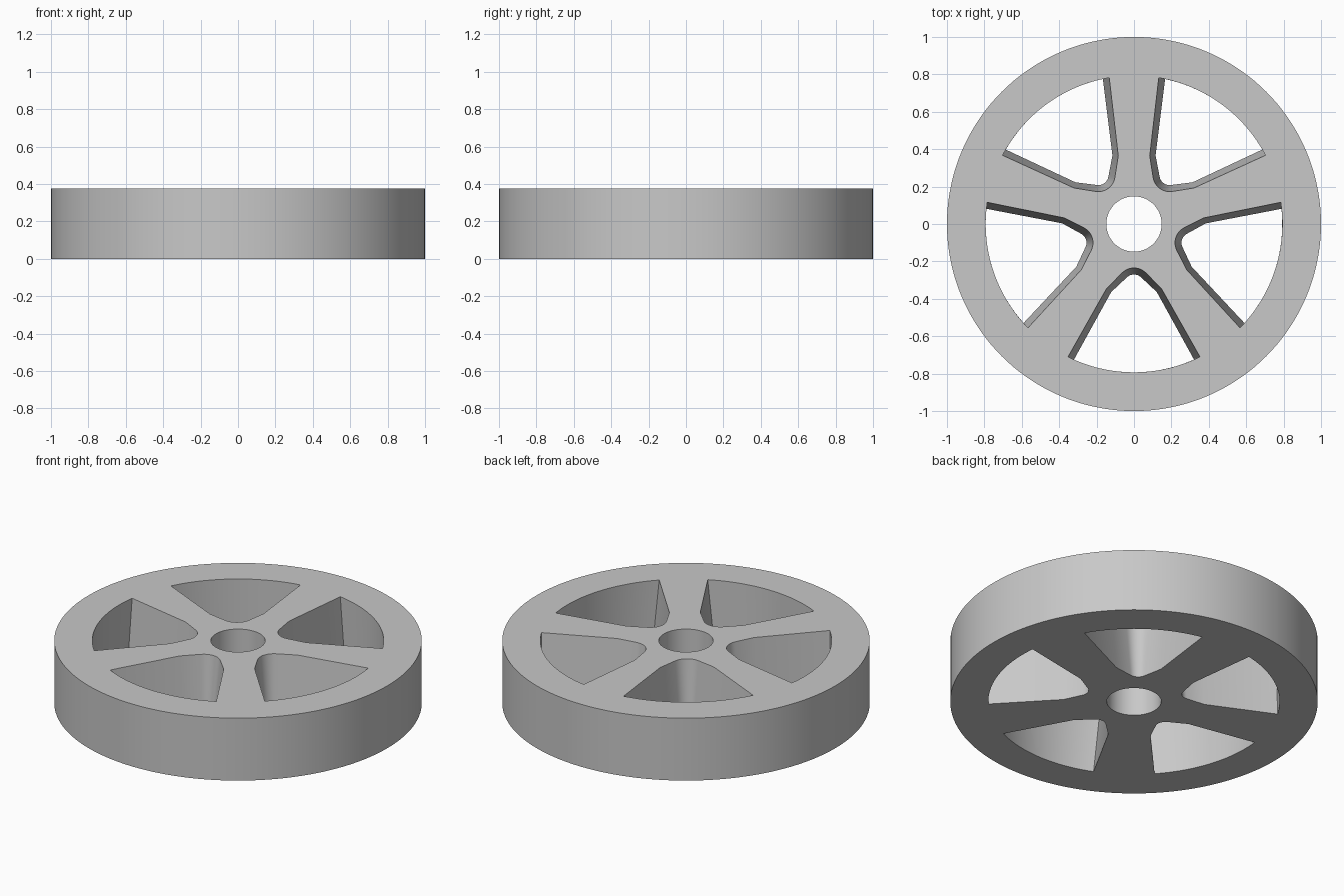
import bpy, bmesh
from math import sin, cos, pi, radians, atan2
from mathutils import Matrix, Vector

if "Cube" in bpy.data.objects:
    bpy.data.objects.remove(bpy.data.objects["Cube"], do_unlink=True)

HEIGHT = 0.375
RIM_INNER = 0.793
WINDOWS = 5


def circle(radius, count):
    return [Vector((radius * cos(2 * pi * i / count), radius * sin(2 * pi * i / count)))
            for i in range(count)]


def window(corner, kink, centre, radius):
    """Outline of one opening, symmetric about the +x axis."""
    half = atan2(corner[1], corner[0])
    rim = [Vector((RIM_INNER * cos(a), RIM_INNER * sin(a)))
           for a in (half * (i / 12 - 1) for i in range(25))]
    nose = [Vector((centre - radius * cos(a), radius * sin(a)))
            for a in (radians(45 - 7.5 * i) for i in range(13))]
    return rim + [Vector(kink)] + nose + [Vector((kink[0], -kink[1]))]


def add_wall(bm, lower, upper):
    """Join a bottom outline to a top outline and return both edge loops."""
    low = [bm.verts.new((p.x, p.y, 0)) for p in lower]
    top = [bm.verts.new((p.x, p.y, HEIGHT)) for p in upper]
    n = len(low)
    for i in range(n):
        j = (i + 1) % n
        bm.faces.new((low[i], low[j], top[j], top[i]))
    return [[bm.edges.get((ring[i], ring[(i + 1) % n])) for i in range(n)]
            for ring in (low, top)]


# Outer tread, hub bore and drafted windows between the spokes
bm = bmesh.new()
walls = [(circle(1, 144), circle(1, 144)), (circle(0.148, 64), circle(0.148, 64))]
low_window = window((0.725, 0.321), (0.364, 0.122), 0.325, 0.055)
top_window = window((0.711, 0.353), (0.344, 0.146), 0.325, 0.09)
for k in range(WINDOWS):
    turn = Matrix.Rotation(-pi / 2 + 2 * pi * k / WINDOWS, 2)
    walls.append(([turn @ p for p in low_window], [turn @ p for p in top_window]))

low_edges, top_edges = [], []
for lower, upper in walls:
    low, top = add_wall(bm, lower, upper)
    low_edges += low
    top_edges += top

# Flat faces with the openings left free
bmesh.ops.triangle_fill(bm, edges=low_edges, use_beauty=True, normal=(0, 0, -1))
bmesh.ops.triangle_fill(bm, edges=top_edges, use_beauty=True, normal=(0, 0, 1))
bmesh.ops.recalc_face_normals(bm, faces=bm.faces)

mesh = bpy.data.meshes.new("spoked_wheel")
bm.to_mesh(mesh)
bm.free()
wheel = bpy.data.objects.new("spoked_wheel", mesh)
bpy.context.collection.objects.link(wheel)

# Plain grey finish
grey = bpy.data.materials.new("light_grey")
grey.use_nodes = True
colour = (0.58, 0.58, 0.58, 1)
grey.diffuse_color = colour
grey.node_tree.nodes["Principled BSDF"].inputs["Base Color"].default_value = colour
mesh.materials.append(grey)

bpy.ops.object.select_all(action="DESELECT")
wheel.select_set(True)
bpy.context.view_layer.objects.active = wheel
bpy.ops.object.shade_smooth_by_angle(angle=radians(20))
